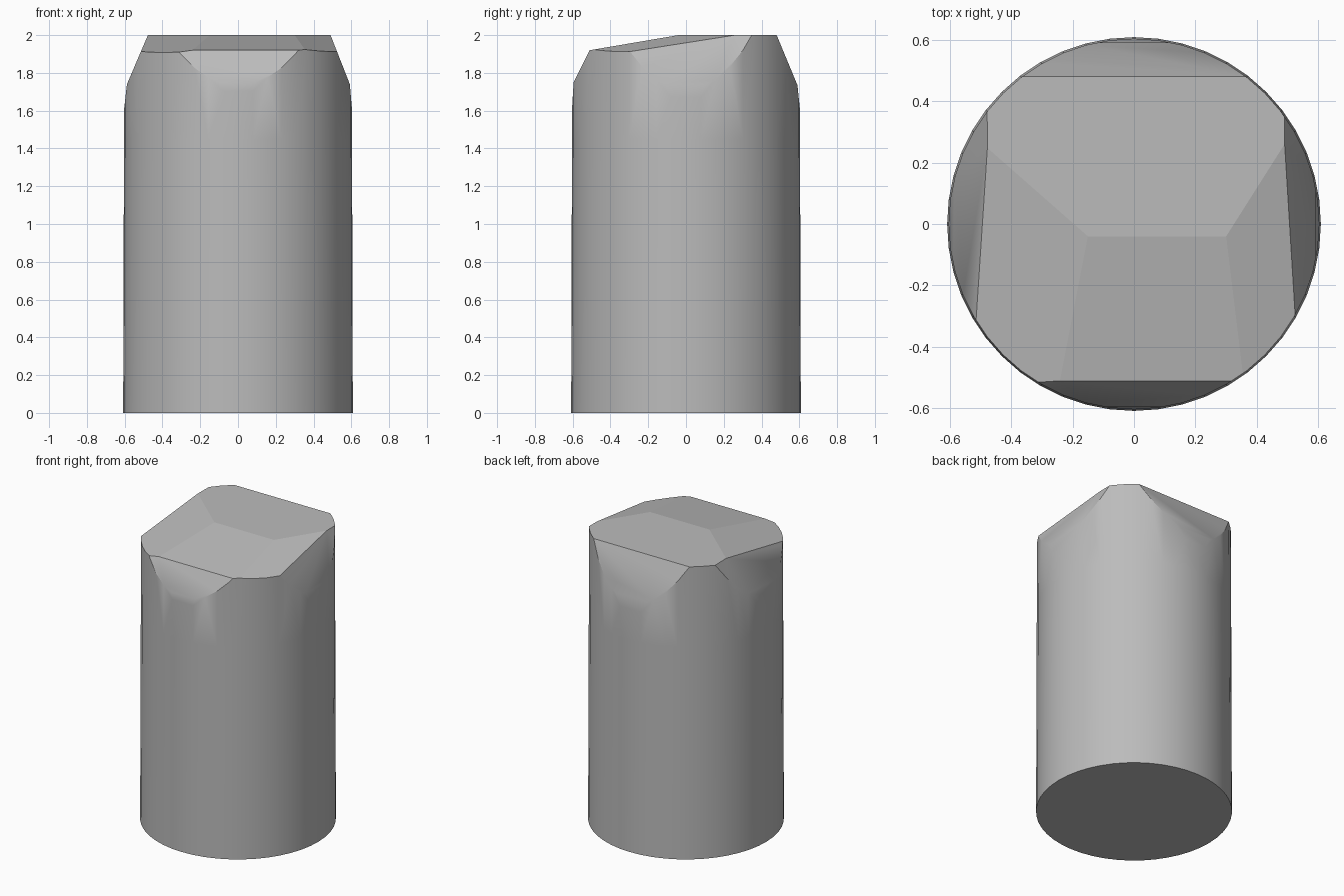
import bpy, bmesh
from mathutils import Vector

if "Cube" in bpy.data.objects:
    bpy.data.objects.remove(bpy.data.objects["Cube"], do_unlink=True)

# Single grey finish
grey = bpy.data.materials.new("plain grey")
grey.use_nodes = True
color = (0.5, 0.5, 0.5, 1)
grey.diffuse_color = color
grey.node_tree.nodes["Principled BSDF"].inputs["Base Color"].default_value = color


def slice_off(bm, a, b, c):
    """Cut away everything beyond the plane through three points and cap it."""
    a, b, c = Vector(a), Vector(b), Vector(c)
    normal = (b - a).cross(c - a).normalized()
    if normal.dot(a - Vector((0, 0, 1))) < 0:
        normal.negate()
    geom = bm.verts[:] + bm.edges[:] + bm.faces[:]
    bmesh.ops.bisect_plane(bm, geom=geom, plane_co=a, plane_no=normal,
                           dist=0.0001, clear_outer=True)
    rim = [e for e in bm.edges if e.is_boundary]
    if rim:
        bmesh.ops.holes_fill(bm, edges=rim, sides=0)


# Round body, slightly wider at its foot
bm = bmesh.new()
bmesh.ops.create_cone(bm, cap_ends=True, segments=48, radius1=0.608,
                      radius2=0.602, depth=2)
bmesh.ops.translate(bm, verts=bm.verts, vec=(0, 0, 1))
bmesh.ops.bisect_plane(bm, geom=bm.verts[:] + bm.edges[:] + bm.faces[:],
                       plane_co=(0, 0, 1.45), plane_no=(0, 0, 1))

# Four shoulder chamfers: direction, upper reach and height, lower reach and height
shoulders = [
    ((0, -1), 0.51, 1.92, 0.595, 1.75),
    ((0, 1), 0.48, 2.0, 0.59, 1.735),
    ((1, 0), 0.49, 2.0, 0.592, 1.74),
    ((-1, 0), 0.477, 2.0, 0.588, 1.74),
]
for (dx, dy), r1, z1, r2, z2 in shoulders:
    for ra, za, rb, zb in ((r1, z1, r2, z2), (r2, z2, 0.604, 1.6)):
        upper = Vector((dx * ra, dy * ra, za))
        lower = Vector((dx * rb, dy * rb, zb))
        slice_off(bm, upper, lower, upper + Vector((-dy, dx, 0)))

# Sloping front half of the top, then its two side facets
slice_off(bm, (0.3, -0.04, 2), (-0.15, -0.04, 2), (0, -0.51, 1.92))
slice_off(bm, (0.3, -0.04, 2), (0.49, 0.26, 2), (0.49, -0.3, 1.92))
slice_off(bm, (-0.15, -0.04, 2), (-0.48, 0.25, 2), (-0.48, -0.3, 1.92))

bmesh.ops.remove_doubles(bm, verts=bm.verts, dist=0.002)
bmesh.ops.recalc_face_normals(bm, faces=bm.faces)
mesh = bpy.data.meshes.new("body")
bm.to_mesh(mesh)
bm.free()
mesh.materials.append(grey)
body = bpy.data.objects.new("body", mesh)
bpy.context.collection.objects.link(body)

# Smooth sides, crisp top facets
bpy.ops.object.select_all(action="DESELECT")
body.select_set(True)
bpy.context.view_layer.objects.active = body
bpy.ops.object.shade_smooth_by_angle(angle=0.55)
for face in mesh.polygons:
    if abs(face.normal.z) > 0.8:
        face.use_smooth = False
